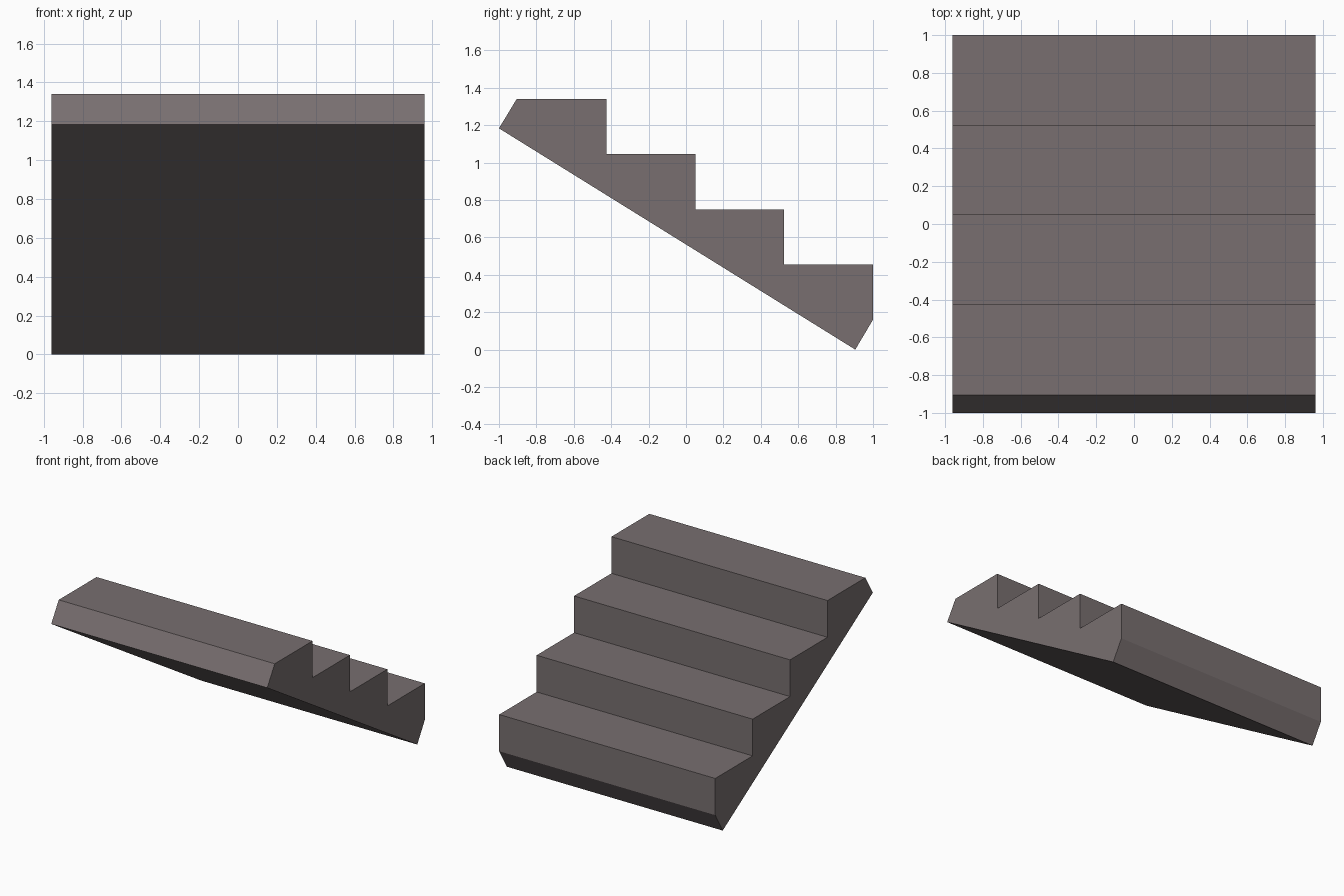
import bpy
import bmesh

if "Cube" in bpy.data.objects:
    bpy.data.objects.remove(bpy.data.objects["Cube"])

HALF_WIDTH = 0.96
STEPS, TREAD, RISER = 4, 0.475, 0.295

# Side profile (y, z): sloping underside with square-cut ends
profile = [(0.905, 0.0), (-1.0, 1.183), (-0.905, 1.34)]

# Stepped upper edge, from the top tread down to the back
for i in range(STEPS):
    y = -0.425 + i * TREAD
    z = 1.34 - i * RISER
    profile += [(y, z), (y, z - RISER)]

# Extrude the profile across the full width
bm = bmesh.new()
side = bm.faces.new([bm.verts.new((-HALF_WIDTH, y, z)) for y, z in profile])
ext = bmesh.ops.extrude_face_region(bm, geom=[side], use_keep_orig=True)
moved = [g for g in ext["geom"] if isinstance(g, bmesh.types.BMVert)]
bmesh.ops.translate(bm, verts=moved, vec=(2 * HALF_WIDTH, 0, 0))
bmesh.ops.recalc_face_normals(bm, faces=bm.faces)

mesh = bpy.data.meshes.new("stair_flight")
bm.to_mesh(mesh)
bm.free()
stairs = bpy.data.objects.new("stair_flight", mesh)
bpy.context.collection.objects.link(stairs)

# Warm grey stone
stone = bpy.data.materials.new("warm_grey_stone")
stone.diffuse_color = (0.188, 0.159, 0.161, 1.0)
stone.use_nodes = True
stone.node_tree.nodes["Principled BSDF"].inputs["Base Color"].default_value = stone.diffuse_color
mesh.materials.append(stone)
